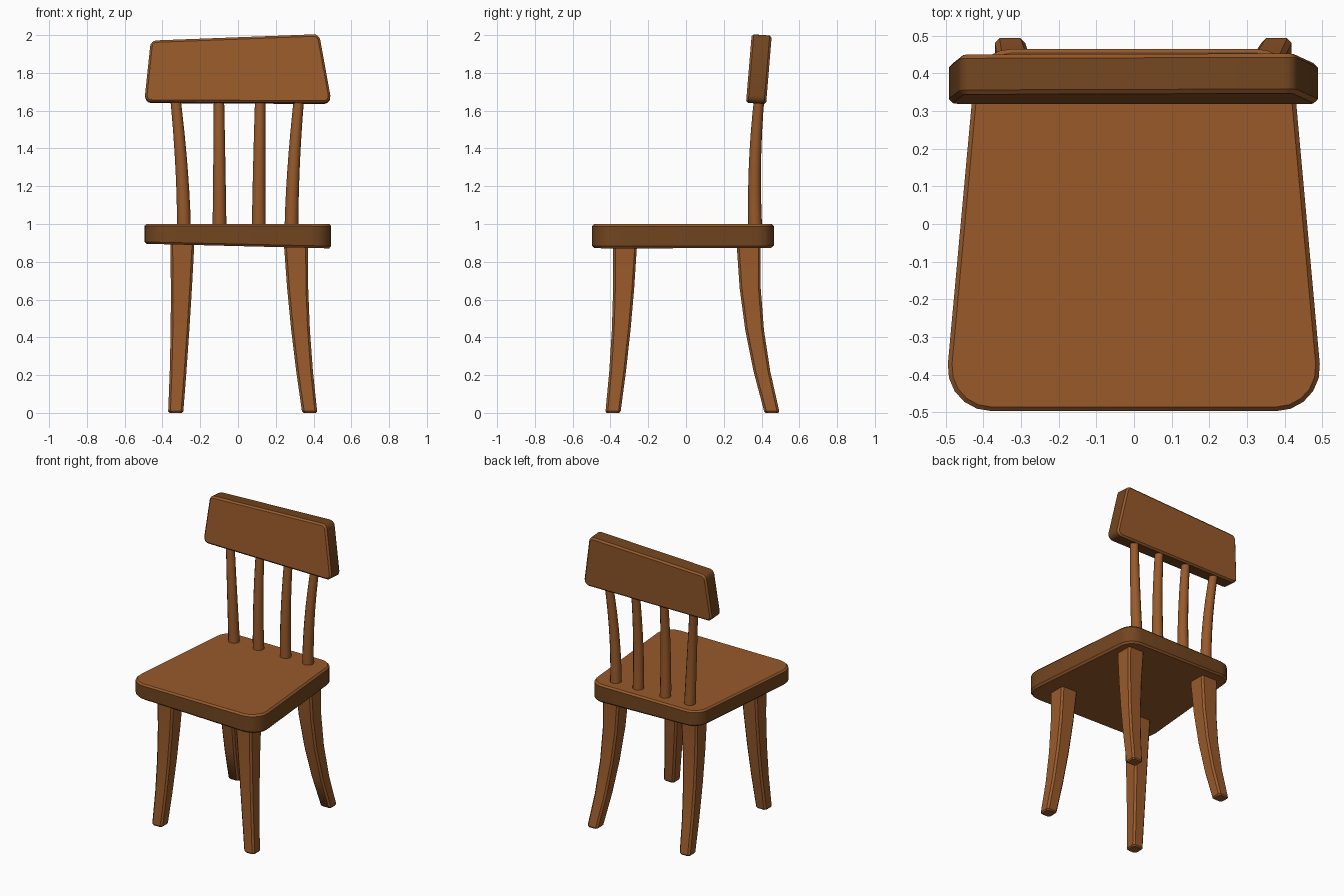
import bpy, bmesh, math
from mathutils import Vector

if "Cube" in bpy.data.objects:
    bpy.data.objects.remove(bpy.data.objects["Cube"])


def material(name, rgb):
    m = bpy.data.materials.new(name)
    m.diffuse_color = (*rgb, 1)
    m.use_nodes = True
    m.node_tree.nodes["Principled BSDF"].inputs["Base Color"].default_value = m.diffuse_color
    return m


wood = material("brown wood", (0.314, 0.102, 0.024))
edge_wood = material("dark edge wood", (0.168, 0.060, 0.014))


def finish(name, bm, mats, angle=35):
    bmesh.ops.recalc_face_normals(bm, faces=bm.faces[:])
    me = bpy.data.meshes.new(name)
    bm.to_mesh(me)
    bm.free()
    ob = bpy.data.objects.new(name, me)
    bpy.context.collection.objects.link(ob)
    for m in mats:
        me.materials.append(m)
    bpy.ops.object.select_all(action='DESELECT')
    ob.select_set(True)
    bpy.context.view_layer.objects.active = ob
    bpy.ops.object.shade_smooth_by_angle(angle=math.radians(angle))
    return ob


def rounded(corners, radii, steps):
    """Convex polygon with each corner replaced by an arc."""
    pts, n = [], len(corners)
    for i, r in enumerate(radii):
        p = Vector(corners[i])
        a = (Vector(corners[i - 1]) - p).normalized()
        b = (Vector(corners[(i + 1) % n]) - p).normalized()
        half = a.angle(b) / 2
        c = p + (a + b).normalized() * r / math.sin(half)
        d1 = (p + a * r / math.tan(half) - c).normalized()
        d2 = (p + b * r / math.tan(half) - c).normalized()
        for k in range(steps + 1):
            pts.append(c + d1.slerp(d2, k / steps) * r)
    return pts


def slab(name, outline, depth, bevel, place):
    """Extruded outline with bevelled rims and a darker side band."""
    bm = bmesh.new()
    base = bm.faces.new([bm.verts.new((p.x, p.y, 0)) for p in outline])
    ext = bmesh.ops.extrude_face_region(bm, geom=[base], use_keep_orig=True)
    for v in ext["geom"]:
        if isinstance(v, bmesh.types.BMVert):
            v.co.z = depth
    bmesh.ops.recalc_face_normals(bm, faces=bm.faces[:])
    rims = [e for e in bm.edges if abs(e.verts[0].co.z - e.verts[1].co.z) < 1e-6]
    bmesh.ops.bevel(bm, geom=rims, offset=bevel, segments=1, affect='EDGES')
    bm.normal_update()
    for f in bm.faces:
        f.material_index = 1 if abs(f.normal.z) < 0.3 else 0
    for v in bm.verts:
        v.co = place(v.co)
    return finish(name, bm, [wood, edge_wood])


def loft(name, path, section):
    """Rings of section(size) along path points (x, y, z, size)."""
    bm = bmesh.new()
    rings = [[bm.verts.new((x + u, y + v, z)) for u, v in section(s)]
             for x, y, z, s in path]
    for lo, hi in zip(rings, rings[1:]):
        for i in range(len(lo)):
            j = (i + 1) % len(lo)
            bm.faces.new((lo[i], lo[j], hi[j], hi[i]))
    bm.faces.new(rings[0])
    bm.faces.new(rings[-1])
    return finish(name, bm, [wood])


# Seat: tapered plan, underside slightly tilted
def place_seat(p):
    drop = 0.117 + 0.0125 * p.x / 0.5
    return Vector((p.x, p.y, 1.0 - drop * (1 - p.z / 0.117)))


seat_plan = rounded([(-0.506, -0.497), (0.505, -0.497), (0.418, 0.465), (-0.418, 0.465)],
                    [0.115, 0.115, 0.10, 0.10], 5)
slab("seat", seat_plan, 0.117, 0.011, place_seat)

# Backrest: uneven board leaning back
back_outline = rounded([(-0.496, 1.643), (0.496, 1.638), (0.430, 2.002), (-0.462, 1.968)],
                       [0.035] * 4, 4)
slab("backrest", back_outline, 0.106, 0.011,
     lambda p: Vector((p.x, 0.318 + p.z + (p.y - 1.64) * 0.083, p.y - (p.z - 0.053) * 0.07)))


# Spindles: round, curving outwards and back
def circle(r, n=12):
    return [(r * math.cos(2 * math.pi * k / n), r * math.sin(2 * math.pi * k / n))
            for k in range(n)]


for i, (x0, x1) in enumerate([(-0.286, -0.334), (-0.098, -0.101), (0.110, 0.118), (0.283, 0.325)]):
    path = []
    for k in range(8):
        t = k / 7
        path.append((x0 + (x1 - x0) * t ** 1.7, 0.367 - 0.03 * t + 0.053 * t * t,
                     0.96 + 0.73 * t, 0.037 - 0.010 * t))
    loft(f"spindle_{i + 1}", path, circle)


# Legs: chamfered square section, flaring towards the foot
def chamfered(w):
    h, c = w / 2, w / 2 - 0.012
    return [(h, -c), (h, c), (c, h), (-c, h), (-h, c), (-h, -c), (-c, -h), (c, -h)]


def quad(a, m, b, t):
    """Curve through a, m, b at t = 0, 0.5, 1."""
    return a * (1 - t) * (1 - 2 * t) + m * 4 * t * (1 - t) + b * t * (2 * t - 1)


for side, xs in (("left", (-0.330, -0.307, -0.295)), ("right", (0.380, 0.331, 0.307))):
    for end, ys in (("front", (-0.387, -0.343, -0.323)), ("back", (0.456, 0.363, 0.332))):
        path = [(xs[0], ys[0], 0.0, 0.066)]
        for t in (0.01, 0.25, 0.5, 0.75, 1.0, 1.06):
            path.append((quad(*xs, t), quad(*ys, t), 0.88 * t, quad(0.080, 0.099, 0.126, t)))
        loft(f"{end}_leg_{side}", path, chamfered)
